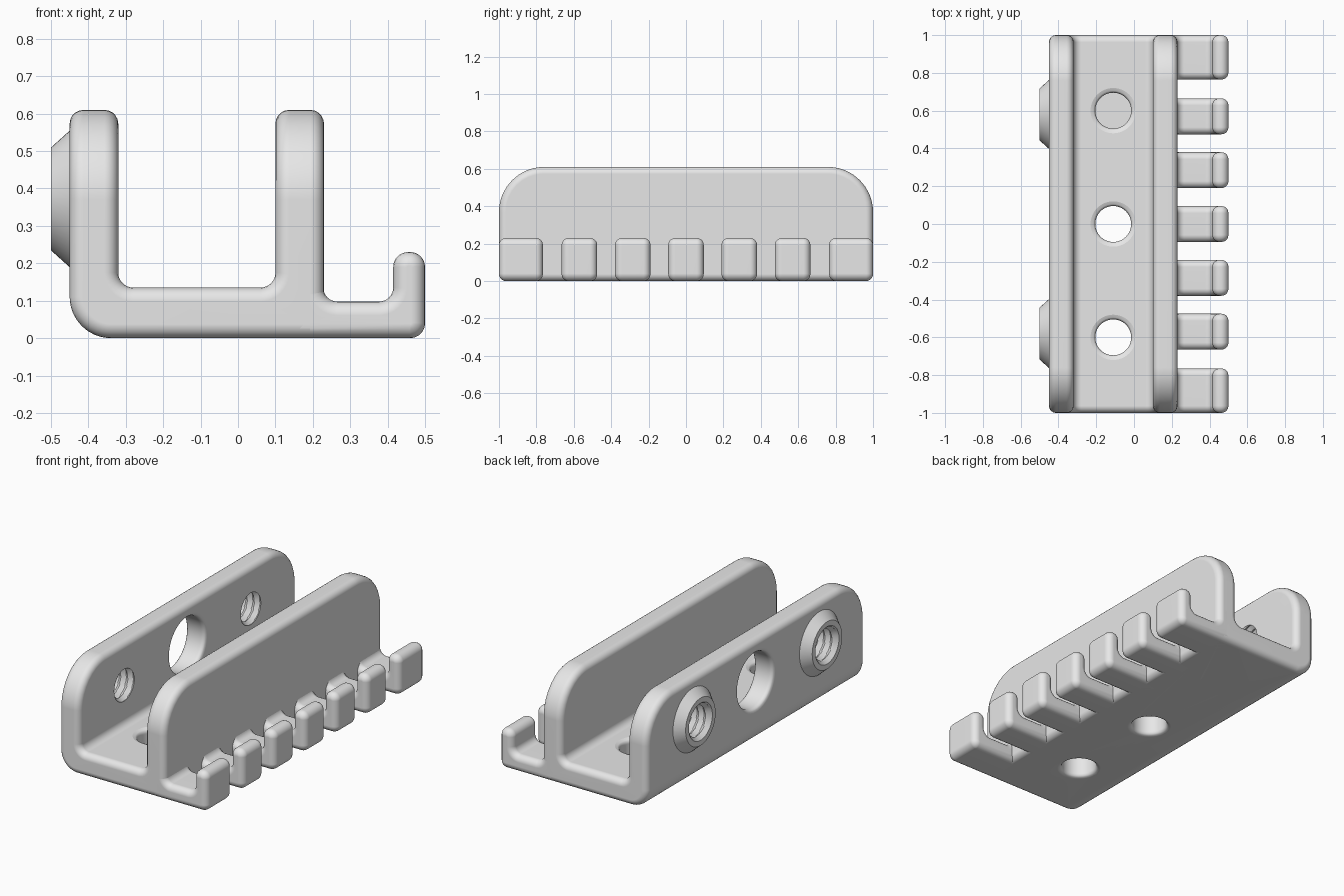
import bpy, bmesh, math
from mathutils import Vector

cube = bpy.data.objects.get("Cube")
if cube:
    bpy.data.objects.remove(cube, do_unlink=True)

ROUND = 0.037      # edge rounding
AXIS_Z = 0.372     # height of the holes through the side wall
OUTER, INNER = -0.45, -0.32   # faces of the drilled wall
FLOOR = 0.135

grey = bpy.data.materials.new("plain grey")
grey.use_nodes = True
grey.diffuse_color = (0.8, 0.8, 0.8, 1)
grey.node_tree.nodes["Principled BSDF"].inputs["Base Color"].default_value = (0.8, 0.8, 0.8, 1)


def finish(bm, name):
    bmesh.ops.recalc_face_normals(bm, faces=bm.faces)
    mesh = bpy.data.meshes.new(name)
    bm.to_mesh(mesh)
    bm.free()
    mesh.materials.append(grey)
    obj = bpy.data.objects.new(name, mesh)
    bpy.context.collection.objects.link(obj)
    return obj


def rounded(corners, steps=10):
    """Outline with an arc of the given radius at each corner."""
    out = []
    for i, (a, b, r) in enumerate(corners):
        p = Vector((a, b))
        if not r:
            out.append(p)
            continue
        u = (Vector(corners[i - 1][:2]) - p).normalized()
        v = (Vector(corners[(i + 1) % len(corners)][:2]) - p).normalized()
        half = u.angle(v) / 2
        centre = p + (u + v).normalized() * r / math.sin(half)
        start = p + u * r / math.tan(half) - centre
        end = p + v * r / math.tan(half) - centre
        for k in range(steps + 1):
            out.append(centre + start.lerp(end, k / steps).normalized() * r)
    return out


def prism(name, corners, axis, lo, hi, rim=0):
    """Extrude an outline along x or y and round the rims of both ends."""
    bm = bmesh.new()
    place = (lambda p, t: (t, p.x, p.y)) if axis == "x" else (lambda p, t: (p.x, t, p.y))
    pts = rounded(corners)
    low = [bm.verts.new(place(p, lo)) for p in pts]
    high = [bm.verts.new(place(p, hi)) for p in pts]
    caps = [bm.faces.new(low), bm.faces.new(high)]
    n = len(pts)
    for i in range(n):
        j = (i + 1) % n
        bm.faces.new((low[i], low[j], high[j], high[i]))
    bmesh.ops.recalc_face_normals(bm, faces=bm.faces)
    if rim:
        edges = list({e for f in caps for e in f.edges})
        bmesh.ops.bevel(bm, geom=edges, offset=rim, segments=5, profile=0.5,
                        affect="EDGES", clamp_overlap=False)
    return finish(bm, name)


def turned(name, axis, centre, lo, hi, radius, rows=2, seg=48):
    """Round solid whose radius depends on position and angle."""
    bm = bmesh.new()
    rings = []
    for i in range(rows):
        t = lo + (hi - lo) * i / (rows - 1)
        ring = []
        for k in range(seg):
            a = 2 * math.pi * k / seg
            r = radius(t, a)
            c, s = r * math.cos(a), r * math.sin(a)
            offset = (t, c, s) if axis == "x" else (c, s, t)
            ring.append(bm.verts.new(Vector(centre) + Vector(offset)))
        rings.append(ring)
    for lower, upper in zip(rings, rings[1:]):
        for k in range(seg):
            j = (k + 1) % seg
            bm.faces.new((lower[k], lower[j], upper[j], upper[k]))
    bm.faces.new(rings[0])
    bm.faces.new(rings[-1])
    return finish(bm, name)


def flared(r, near, far, f=0.025):
    """Bore radius with rounded mouths at both surfaces."""
    def radius(t, a):
        d = min(max(min(t - near, far - t), 0), f)
        return r + f - math.sqrt(f * f - (f - d) ** 2)
    return radius


def thread(t, a, pitch=0.045):
    """Screw thread radius with a countersunk outer mouth."""
    phase = (t / pitch + a / (2 * math.pi)) % 1
    ridge = 0.082 + 0.04 * min(phase, 1 - phase)
    return max(ridge, 0.108 - max(t + 0.5, 0))


def apply(obj, kind, **settings):
    bpy.context.view_layer.objects.active = obj
    mod = obj.modifiers.new(kind.lower(), kind)
    for key, value in settings.items():
        setattr(mod, key, value)
    bpy.ops.object.modifier_apply(modifier=mod.name)


def combine(obj, tool, operation):
    tool.hide_render = True
    apply(obj, "BOOLEAN", operation=operation, solver="EXACT", object=tool)
    bpy.data.objects.remove(tool, do_unlink=True)


def smooth(obj):
    bpy.ops.object.select_all(action="DESELECT")
    obj.select_set(True)
    bpy.context.view_layer.objects.active = obj
    bpy.ops.object.shade_smooth_by_angle(angle=math.radians(35))
    apply(obj, "WEIGHTED_NORMAL", keep_sharp=True)


# Channel: cross-section trimmed to the rounded side outline
channel = prism("channel_body", [
    (OUTER, 0, 0.11), (0.23, 0, 0), (0.23, 0.8, 0), (0.10, 0.8, 0),
    (0.10, FLOOR, 0.04), (INNER, FLOOR, 0.04), (INNER, 0.8, 0), (OUTER, 0.8, 0)],
    "y", -1.2, 1.2)
outline = prism("side_outline", [(-1, -0.3, 0), (1, -0.3, 0), (1, 0.61, 0.24), (-1, 0.61, 0.24)],
                "x", -1, 1)
combine(channel, outline, "INTERSECT")
apply(channel, "BEVEL", width=ROUND, segments=5, limit_method="ANGLE",
      angle_limit=math.radians(40), use_clamp_overlap=False)

# Conical bosses with threaded bores
for y in (-0.58, 0.58):
    boss = turned("boss", "x", (0, y, AXIS_Z), -0.5, -0.42,
                  lambda t, a: 0.1375 + 0.9 * (t + 0.5))
    combine(channel, boss, "UNION")
for y in (-0.58, 0.58):
    bore = turned("bore", "x", (0, y, AXIS_Z), -0.53, -0.29, thread, rows=65, seg=32)
    combine(channel, bore, "DIFFERENCE")

# Large wall hole and three floor holes
wall_hole = turned("wall_hole", "x", (0, 0, AXIS_Z), OUTER - 0.05, INNER + 0.05,
                   flared(0.16, OUTER, INNER), rows=47)
combine(channel, wall_hole, "DIFFERENCE")
for y in (-0.6, 0, 0.6):
    hole = turned("floor_hole", "z", (-0.11, y, 0), -0.05, FLOOR + 0.05,
                  flared(0.095, 0, FLOOR), rows=48)
    combine(channel, hole, "DIFFERENCE")
smooth(channel)

# Row of upturned hooks, wider at both ends
hook_section = [(0.14, 0, 0), (0.5, 0, 0.04), (0.5, 0.23, 0.04), (0.415, 0.23, 0.04),
                (0.415, 0.098, 0.037), (0.228, 0.098, 0.037), (0.228, 0.22, 0), (0.14, 0.22, 0)]
spans = [(0.285 * i - 0.095, 0.285 * i + 0.095) for i in range(-2, 3)]
spans += [(-1, -0.765), (0.765, 1)]
for i, (lo, hi) in enumerate(sorted(spans)):
    smooth(prism(f"hook_{i + 1}", hook_section, "y", lo, hi, rim=ROUND))
